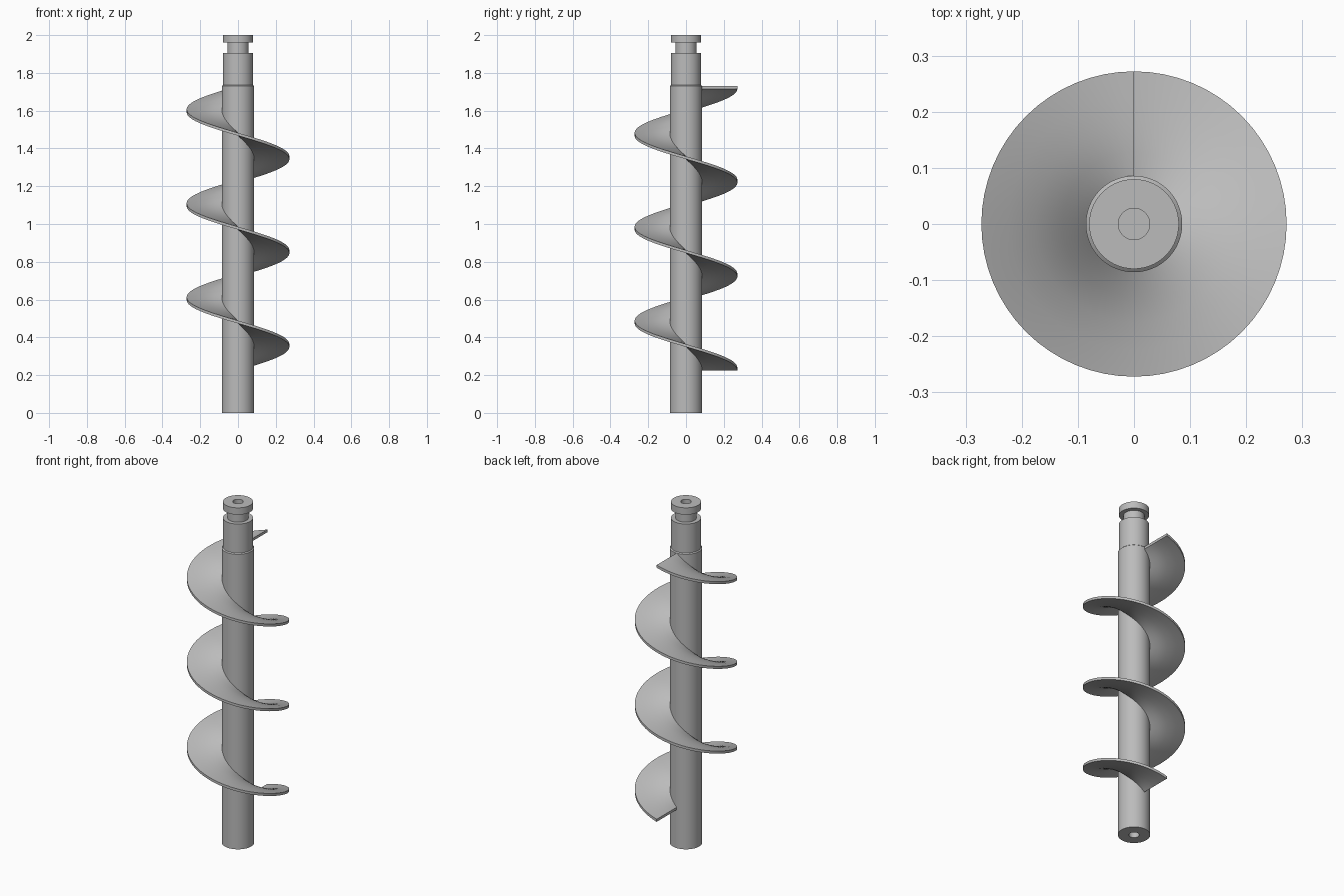
import bpy, bmesh, math

cube = bpy.data.objects.get("Cube")
if cube:
    bpy.data.objects.remove(cube, do_unlink=True)

steel = bpy.data.materials.new("grey_steel")
steel.use_nodes = True
GREY = (0.5, 0.5, 0.5, 1)
steel.diffuse_color = GREY
steel.node_tree.nodes["Principled BSDF"].inputs["Base Color"].default_value = GREY


def finish(bm, name):
    """Turn a bmesh into a smooth-shaded steel object with sharp edges kept."""
    bmesh.ops.recalc_face_normals(bm, faces=bm.faces)
    mesh = bpy.data.meshes.new(name)
    bm.to_mesh(mesh)
    bm.free()
    mesh.materials.append(steel)
    obj = bpy.data.objects.new(name, mesh)
    bpy.context.collection.objects.link(obj)
    bpy.ops.object.select_all(action='DESELECT')
    obj.select_set(True)
    bpy.context.view_layer.objects.active = obj
    bpy.ops.object.shade_smooth_by_angle(angle=math.radians(35))
    return obj


def lathe(name, profile, segments=64):
    """Revolve a radius/height profile around z."""
    bm = bmesh.new()
    verts = [bm.verts.new((r, 0, z)) for r, z in profile]
    edges = [bm.edges.new(pair) for pair in zip(verts, verts[1:])]
    bmesh.ops.spin(bm, geom=verts + edges, cent=(0, 0, 0), axis=(0, 0, 1),
                   angle=math.tau, steps=segments)
    bmesh.ops.remove_doubles(bm, verts=bm.verts, dist=1e-5)
    return finish(bm, name)


def helix(name, inner, outer, start_z, pitch, turns, thickness, steps=64):
    """Sweep a thin rectangular section up a screw path starting at the back."""
    bm = bmesh.new()
    radii = [inner + (outer - inner) * i / 4 for i in range(5)]
    section = [(r, 0) for r in radii] + [(r, thickness) for r in reversed(radii)]
    rings = []
    for i in range(turns * steps + 1):
        t = i / steps
        a = math.pi / 2 - math.tau * t
        rings.append([bm.verts.new((r * math.cos(a), r * math.sin(a),
                                    start_z + pitch * t + h)) for r, h in section])
    n = len(section)
    for low, high in zip(rings, rings[1:]):
        for k in range(n):
            j = (k + 1) % n
            bm.faces.new((low[k], low[j], high[j], high[k]))
    bm.faces.new(rings[0])
    bm.faces.new(rings[-1])
    return finish(bm, name)


# Shaft with stepped upper end, grooved coupling head and blind centre holes
HOLE = 0.028
lathe("shaft", [
    (0, 0.04), (HOLE, 0.04), (HOLE, 0), (0.086, 0),
    (0.086, 1.73), (0.08, 1.735), (0.08, 1.905),
    (0.056, 1.905), (0.056, 1.96), (0.08, 1.96), (0.08, 2),
    (HOLE, 2), (HOLE, 1.96), (0, 1.96)])

# Spiral blade wound three times around the shaft
helix("screw_flight", 0.08, 0.272, 0.225, 0.497, 3, 0.015)
